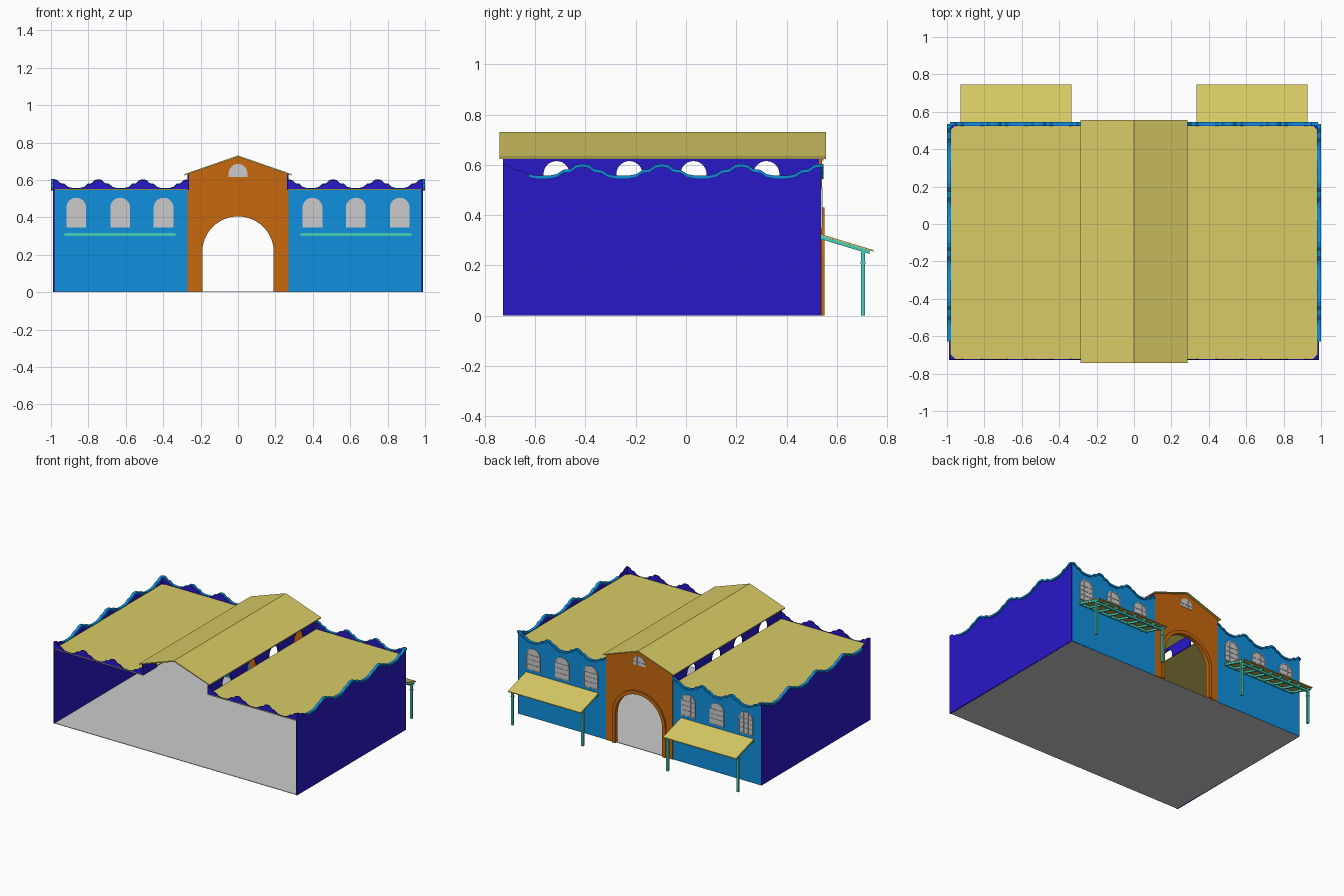
import bpy, bmesh
from math import sin, cos, pi

if "Cube" in bpy.data.objects:
    bpy.data.objects.remove(bpy.data.objects["Cube"])


def material(name, rgb):
    m = bpy.data.materials.new(name)
    m.diffuse_color = (*rgb, 1)
    m.use_nodes = True
    m.node_tree.nodes["Principled BSDF"].inputs["Base Color"].default_value = m.diffuse_color
    return m


SKY = material("light_blue", (0.005, 0.28, 0.73))
NAVY = material("dark_blue", (0.022, 0.009, 0.58))
ORANGE = material("orange", (0.58, 0.14, 0.004))
YELLOW = material("roof_yellow", (0.69, 0.60, 0.13))
TEAL = material("teal", (0.065, 0.63, 0.50))


def prism(name, pts, axis, a, b, mat=None):
    """Extrude a flat profile along an axis from a to b."""
    place = {"x": lambda p, q: (a, p, q), "y": lambda p, q: (p, a, q), "z": lambda p, q: (p, q, a)}[axis]
    bm = bmesh.new()
    face = bm.faces.new([bm.verts.new(place(*p)) for p in pts])
    ext = bmesh.ops.extrude_face_region(bm, geom=[face])["geom"]
    for v in ext:
        if isinstance(v, bmesh.types.BMVert):
            v.co["xyz".index(axis)] = b
    bmesh.ops.recalc_face_normals(bm, faces=bm.faces)
    me = bpy.data.meshes.new(name)
    bm.to_mesh(me)
    bm.free()
    if mat:
        me.materials.append(mat)
    ob = bpy.data.objects.new(name, me)
    bpy.context.collection.objects.link(ob)
    return ob


def box(name, x, y, z, mat=None):
    return prism(name, [(x[0], y[0]), (x[1], y[0]), (x[1], y[1]), (x[0], y[1])], "z", z[0], z[1], mat)


def arch(c, r, base, spring, n=20):
    """Arch outline from lower left, over the top, to lower right."""
    pts = [(c - r * cos(pi * i / n), spring + r * sin(pi * i / n)) for i in range(n + 1)]
    return ([(c - r, base)] if base < spring else []) + pts + ([(c + r, base)] if base < spring else [])


BUMP = [(0, .601), (.08, .597), (.15, .58), (.24, .577), (.32, .56), (.42, .554), (.58, .554),
        (.68, .56), (.76, .577), (.85, .58), (.92, .597)]


def wave(a, b, n):
    """Scalloped parapet line from a to b with n repeats."""
    step = (b - a) / n
    return [(a + (i + u) * step, z) for i in range(n) for u, z in BUMP] + [(b, .601)]


def ribbon(line):
    return [(t, z + .003) for t, z in line] + [(t, z - .010) for t, z in reversed(line)]


# floor
box("floor", (-.985, .985), (-.725, .535), (0, .004))

for s in (-1, 1):
    # side walls with scalloped top and trim
    line = wave(-.728, .535, 4)
    prism("side_wall", [(-.728, 0)] + line + [(.535, 0)], "x", s * .981, s * .99, NAVY)
    prism("side_parapet_trim", ribbon([p for p in line if p[0] > -.63]), "x", s * .979, s * 1.0, SKY)

    # entrance-side wing wall, dark parapet lining and trim
    line = wave(s * .27, s * .985, 3)
    prism("wing_wall", [(s * .27, 0)] + line + [(s * .985, 0)], "y", .528, .537, SKY)
    lining = [(s * .27, .552)] + line + [(s * .985, .552)]
    prism("parapet_lining", lining, "y", .524, .528, NAVY)
    prism("wing_parapet_trim", ribbon(line), "y", .526, .546, SKY)
    # parapet above the open front
    prism("front_parapet", lining, "y", -.728, -.723, NAVY)

    # flat wing roof
    box("wing_roof", sorted((s * .27, s * .988)), (-.727, .528), (.545, .552), YELLOW)

    # clerestory wall with half-round openings
    prof = [(-.728, .63), (-.728, .546)]
    for c in (-.515, -.225, .03, .32):
        prof += arch(c, .052, .546, .563, 12)
    prof += [(.53, .546), (.53, .63)]
    prism("clerestory_wall", prof, "x", s * .262, s * .27, NAVY)

    # arched windows with glazing bars
    for c in (.398, .63, .865):
        x = s * c
        prism("window_pane", arch(x, .053, .347, .452, 16), "y", .526, .539)
        for d in (-.018, .018):
            box("window_bar", (x + d - .002, x + d + .002), (.538, .542), (.347, .50))
        for z in (.347, .385, .42, .455):
            box("window_bar", (x - .052, x + .052), (.538, .542), (z, z + .004))
        outer, inner = arch(x, .057, .345, .452, 16), arch(x, .052, .345, .452, 16)
        prism("window_frame", outer + inner[::-1], "y", .536, .543)

    # awning: sheet, rafters, beams and posts
    x0, x1 = sorted((s * .335, s * .927))
    prism("awning_sheet", [(.537, .318), (.745, .255), (.745, .261), (.537, .324)], "x", x0, x1, YELLOW)
    for i in range(8):
        x = x0 + .004 + i * (x1 - x0 - .018) / 7
        prism("awning_rafter", [(.537, .304), (.73, .2455), (.73, .2595), (.537, .318)],
              "x", x, x + .01, TEAL)
    box("awning_wall_beam", (x0, x1), (.525, .545), (.300, .317), TEAL)
    box("awning_front_beam", (x0, x1), (.698, .712), (.240, .254), TEAL)
    for x in (x0 + .01, x1 - .01):
        box("awning_post", (x - .008, x + .008), (.697, .713), (0, .255), TEAL)
        box("awning_post_collar", (x - .01, x + .01), (.695, .715), (.205, .213), TEAL)

    # small corner fillers at roof level
    for y, k in ((-.723, 1), (.527, -1)):
        prism("roof_corner_filler", [(s * .981, y), (s * .955, y), (s * .981, y + k * .026)],
              "z", .552, .554, NAVY)

# gabled entrance block with archway
prism("entrance_wall", [(-.27, 0), (-.27, .63), (0, .724), (.27, .63), (.27, 0)]
      + arch(0, .193, 0, .212, 28)[::-1], "y", .522, .541, ORANGE)
prism("entrance_arch_trim", arch(0, .217, 0, .214, 28) + arch(0, .191, 0, .214, 28)[::-1],
      "y", .520, .550, ORANGE)
# half-round vent in the gable
prism("gable_vent", [(-.05, .617)] + arch(0, .05, .617, .636, 16)[1:-1] + [(.05, .617)], "y", .520, .543)
for x in (-.017, .017):
    box("gable_vent_bar", (x - .002, x + .002), (.542, .546), (.617, .678))
box("gable_vent_bar", (-.05, .05), (.542, .546), (.638, .642))

# central gabled roof
prism("nave_roof", [(-.287, .631), (0, .731), (.287, .631), (.287, .624), (0, .723), (-.287, .624)],
      "y", -.742, .556, YELLOW)
